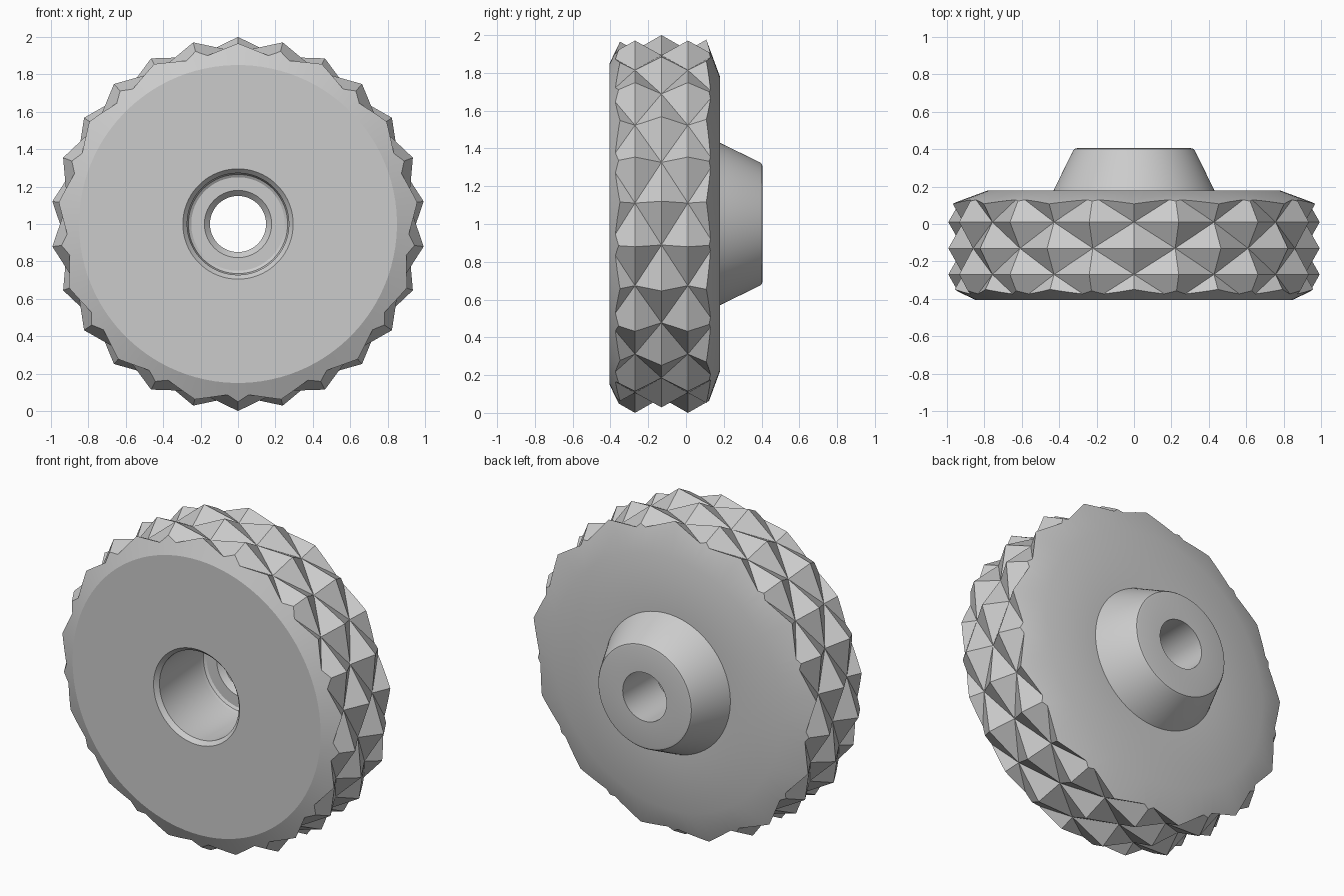
import bpy, bmesh, math
from mathutils import Vector

default = bpy.data.objects.get("Cube")
if default:
    bpy.data.objects.remove(default, do_unlink=True)

grey = bpy.data.materials.new("plain grey")
grey.use_nodes = True
COLOUR = (0.6, 0.6, 0.6, 1)
grey.diffuse_color = COLOUR
grey.node_tree.nodes["Principled BSDF"].inputs["Base Color"].default_value = COLOUR


def ring_point(radius, y, angle):
    """Point around the knob's axis, measured from the top."""
    return Vector((radius * math.sin(angle), y, 1 + radius * math.cos(angle)))


def make_object(name, bm):
    bmesh.ops.recalc_face_normals(bm, faces=bm.faces)
    mesh = bpy.data.meshes.new(name)
    bm.to_mesh(mesh)
    bm.free()
    mesh.materials.append(grey)
    obj = bpy.data.objects.new(name, mesh)
    bpy.context.collection.objects.link(obj)
    return obj


# Turned body: closed (radius, y) profile with counterbore, bore, hub and chamfered rim
PROFILE = [
    (0.295, -0.405), (0.272, -0.38), (0.272, 0.02), (0.265, 0.04), (0.25, 0.05),
    (0.18, 0.05), (0.15, 0.08), (0.15, 0.405),
    (0.305, 0.405), (0.318, 0.402), (0.326, 0.392), (0.43, 0.18),
    (0.78, 0.18), (1.1, 0.062), (1.1, -0.285), (0.85, -0.405),
]
SEGMENTS = 104
body = bmesh.new()
rings = []
for s in range(SEGMENTS):
    angle = (s + 0.5) * math.tau / SEGMENTS
    rings.append([body.verts.new(ring_point(r, y, angle)) for r, y in PROFILE])
for s in range(SEGMENTS):
    a, b = rings[s], rings[(s + 1) % SEGMENTS]
    for i in range(len(PROFILE)):
        j = (i + 1) % len(PROFILE)
        body.faces.new((a[i], a[j], b[j], b[i]))
knob = make_object("knurled_knob", body)

# Diamond grip: a drum whose grid points alternate between peaks and valleys
COLUMNS, ROWS, STEP = 26, 9, 0.14
PEAK, VALLEY = 1.0, 0.92
drum = bmesh.new()
grid = []
for j in range(ROWS):
    row = []
    for k in range(COLUMNS):
        radius = PEAK if (k + j) % 2 else VALLEY
        row.append(drum.verts.new(ring_point(radius, -0.55 + STEP * j, k * math.tau / COLUMNS)))
    grid.append(row)
for j in range(ROWS - 1):
    for k in range(COLUMNS):
        n = (k + 1) % COLUMNS
        a, b, c, d = grid[j][k], grid[j][n], grid[j + 1][n], grid[j + 1][k]
        # split each cell along its valley-to-valley diagonal
        if (k + j) % 2:
            a, b, c, d = b, c, d, a
        drum.faces.new((a, b, c))
        drum.faces.new((a, c, d))
# caps as fans, so that they stay planar per face
for row, y in ((grid[0], -0.6), (grid[-1], 0.62)):
    centre = drum.verts.new((0, y, 1))
    for k in range(COLUMNS):
        drum.faces.new((centre, row[k], row[(k + 1) % COLUMNS]))
cutter = make_object("grip_cutter", drum)
cutter.hide_render = True

# Trim the body to the diamond grip
trim = knob.modifiers.new("grip", 'BOOLEAN')
trim.operation = 'INTERSECT'
trim.solver = 'EXACT'
trim.object = cutter
bpy.ops.object.select_all(action='DESELECT')
bpy.context.view_layer.objects.active = knob
knob.select_set(True)
bpy.ops.object.modifier_apply(modifier=trim.name)
bpy.data.objects.remove(cutter, do_unlink=True)
bpy.ops.object.shade_smooth_by_angle(angle=math.radians(24))
